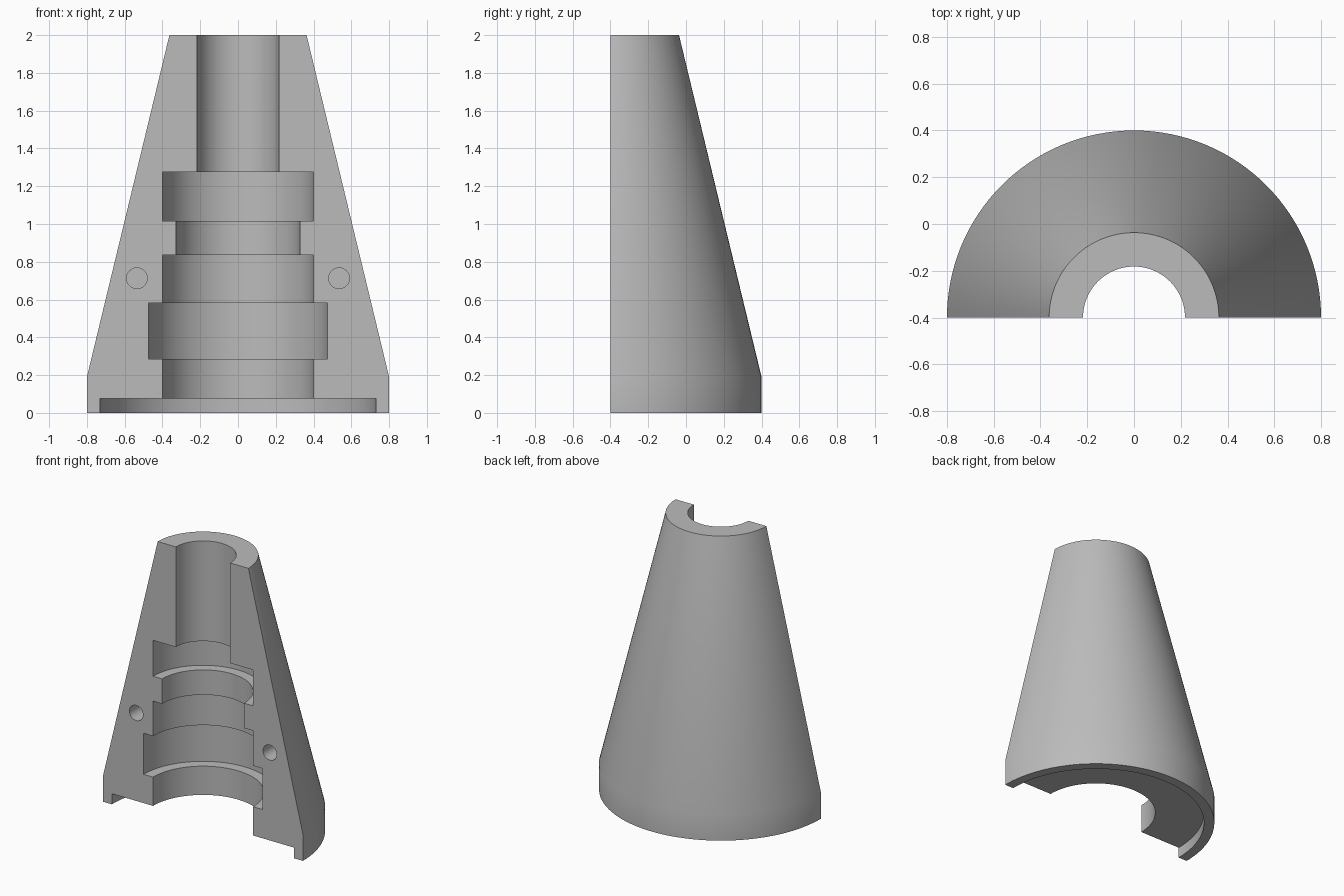
import bpy, bmesh
from math import pi, sin, cos

cube = bpy.data.objects.get("Cube")
if cube:
    bpy.data.objects.remove(cube, do_unlink=True)

SPLIT_Y = -0.4   # plane of the flat split face
STEPS = 64

grey = bpy.data.materials.new("light grey")
grey.use_nodes = True
colour = (0.5, 0.5, 0.5, 1)
grey.diffuse_color = colour
grey.node_tree.nodes["Principled BSDF"].inputs["Base Color"].default_value = colour

# Outer cone, then the stepped bore from top to bottom: (radius, height)
profile = [(0.73, 0), (0.8, 0), (0.8, 0.19), (0.363, 2), (0.218, 2)]
bore = [(0.218, 1.275), (0.4, 1.015), (0.328, 0.835), (0.4, 0.582),
        (0.475, 0.285), (0.4, 0.077), (0.73, 0)]
for (r, z), (next_r, _) in zip(bore, bore[1:]):
    profile += [(r, z), (next_r, z)]

# Half revolution closed by the two split faces
bm = bmesh.new()
rings = []
for i in range(STEPS + 1):
    a = pi * i / STEPS
    rings.append([bm.verts.new((r * cos(a), SPLIT_Y + r * sin(a), z)) for r, z in profile])
n = len(profile)
for a, b in zip(rings, rings[1:]):
    for j in range(n):
        k = (j + 1) % n
        bm.faces.new((a[j], a[k], b[k], b[j]))
bm.faces.new(rings[0])
bm.faces.new(rings[-1])
bmesh.ops.recalc_face_normals(bm, faces=bm.faces)
mesh = bpy.data.meshes.new("half_cone_shell")
bm.to_mesh(mesh)
bm.free()
shell = bpy.data.objects.new("half_cone_shell", mesh)
bpy.context.collection.objects.link(shell)
mesh.materials.append(grey)

# Blind dowel holes in the split face
for side in (-1, 1):
    bpy.ops.mesh.primitive_cylinder_add(vertices=32, radius=0.055, depth=0.4,
                                        location=(side * 0.535, SPLIT_Y, 0.713),
                                        rotation=(pi / 2, 0, 0))
    cutter = bpy.context.object
    cutter.name = "dowel_hole_cutter"
    cutter.hide_render = True
    cutter.data.materials.append(grey)
    cut = shell.modifiers.new("dowel_hole", "BOOLEAN")
    cut.operation = "DIFFERENCE"
    cut.solver = "EXACT"
    cut.object = cutter
    bpy.context.view_layer.objects.active = shell
    bpy.ops.object.modifier_apply(modifier=cut.name)
    bpy.data.objects.remove(cutter, do_unlink=True)

# Smooth round walls, crisp edges
bpy.ops.object.select_all(action="DESELECT")
shell.select_set(True)
bpy.context.view_layer.objects.active = shell
bpy.ops.object.shade_smooth_by_angle(angle=pi / 6)
